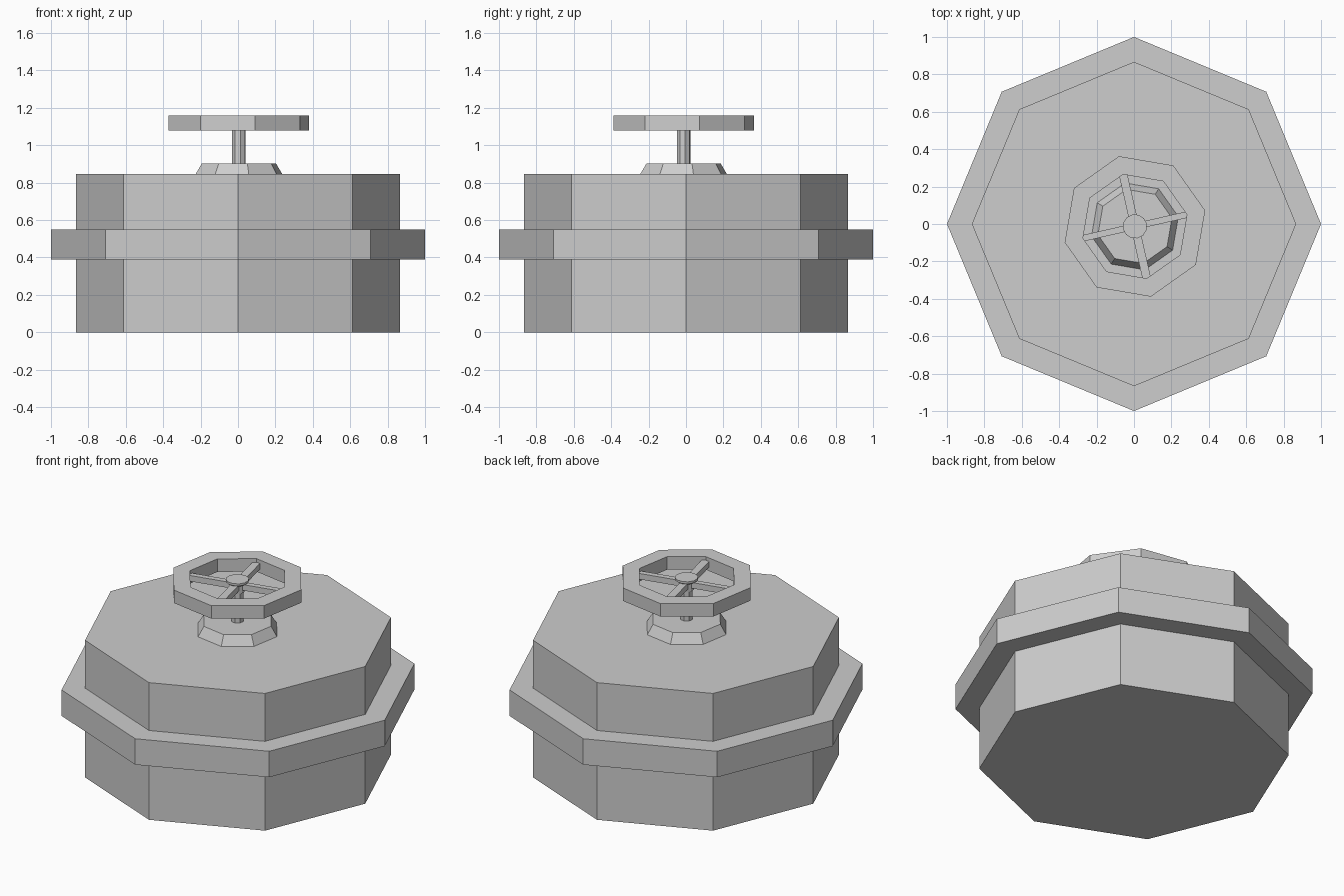
import bpy
import bmesh
import math
from mathutils import Matrix

cube = bpy.data.objects.get("Cube")
if cube:
    bpy.data.objects.remove(cube, do_unlink=True)

# Single grey metal
grey = bpy.data.materials.new("light grey metal")
grey.use_nodes = True
grey.diffuse_color = (0.61, 0.61, 0.61, 1)
grey.node_tree.nodes["Principled BSDF"].inputs["Base Color"].default_value = (0.61, 0.61, 0.61, 1)

TURN = math.radians(12.8)      # twist of the valve assembly
AXIS = (0.005, -0.013)         # valve axis, slightly off centre


def finish(name, bm):
    bmesh.ops.recalc_face_normals(bm, faces=bm.faces)
    mesh = bpy.data.meshes.new(name)
    bm.to_mesh(mesh)
    bm.free()
    mesh.materials.append(grey)
    obj = bpy.data.objects.new(name, mesh)
    bpy.context.collection.objects.link(obj)
    return obj


def lathe(name, profile, sides=8, turn=0.0, centre=(0, 0), closed=False):
    """Sweep (radius, z) points round a vertical axis into flat-sided rings."""
    bm = bmesh.new()
    rings = []
    for r, z in profile:
        angles = [turn + math.tau * i / sides for i in range(sides)]
        rings.append([bm.verts.new((centre[0] + r * math.cos(a),
                                    centre[1] + r * math.sin(a), z)) for a in angles])
    pairs = list(zip(rings, rings[1:]))
    if closed:
        pairs.append((rings[-1], rings[0]))
    else:
        bm.faces.new(rings[0])
        bm.faces.new(rings[-1])
    for low, high in pairs:
        for i in range(sides):
            j = (i + 1) % sides
            bm.faces.new((low[i], low[j], high[j], high[i]))
    return finish(name, bm)


# Octagonal tank with its projecting middle band
lathe("tank_body", [(0.867, 0), (0.867, 0.39), (1, 0.39), (1, 0.55),
                    (0.867, 0.55), (0.867, 0.845)])

# Tapered collar and stem under the handwheel
lathe("valve_collar", [(0.238, 0.845), (0.203, 0.903)], turn=TURN, centre=AXIS)
lathe("valve_stem", [(0.037, 0.9), (0.037, 1.13)], turn=TURN, centre=AXIS)

# Handwheel rim and hub cap
lathe("wheel_rim", [(0.385, 1.08), (0.385, 1.16), (0.285, 1.16), (0.285, 1.08)],
      turn=TURN, centre=AXIS, closed=True)
lathe("wheel_hub", [(0.042, 1.085), (0.042, 1.13), (0.065, 1.145), (0.065, 1.158)],
      sides=12, turn=TURN, centre=AXIS)

# Two crossing bars make the four spokes
for name, angle, width in (("cross_spoke", TURN, 0.034),
                           ("long_spoke", TURN + math.pi / 2, 0.045)):
    bm = bmesh.new()
    bmesh.ops.create_cube(bm, size=1, matrix=(
        Matrix.Translation((*AXIS, 1.12)) @ Matrix.Rotation(angle, 4, "Z")
        @ Matrix.Diagonal((0.57, width, 0.036, 1))))
    finish(name, bm)
